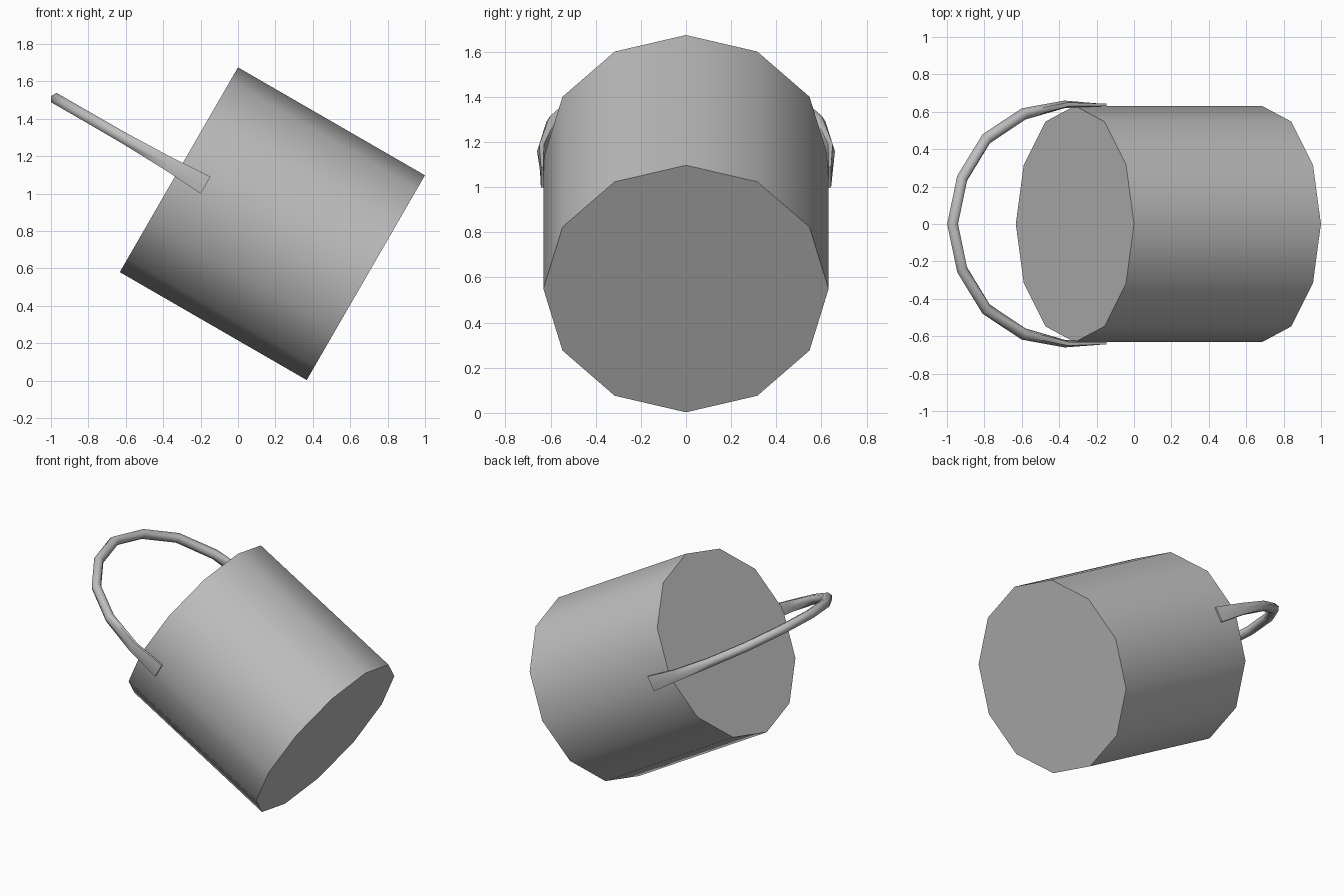
import bpy, bmesh, math
from mathutils import Matrix, Vector

if "Cube" in bpy.data.objects:
    bpy.data.objects.remove(bpy.data.objects["Cube"])

metal = bpy.data.materials.new("grey_metal")
metal.diffuse_color = (0.52, 0.52, 0.52, 1)
metal.use_nodes = True
metal.node_tree.nodes["Principled BSDF"].inputs["Base Color"].default_value = metal.diffuse_color

# Bucket frame: x across the handle plane, y sideways, z along the tilted axis
R, LENGTH = 0.632, 1.154
TILT = Matrix.Translation((-0.316, 0, 1.127)) @ Matrix.Rotation(math.radians(-60), 4, 'Y')


def finish(bm, name, angle):
    bmesh.ops.recalc_face_normals(bm, faces=bm.faces)
    bm.transform(TILT)
    mesh = bpy.data.meshes.new(name)
    bm.to_mesh(mesh)
    bm.free()
    ob = bpy.data.objects.new(name, mesh)
    bpy.context.collection.objects.link(ob)
    mesh.materials.append(metal)
    bpy.ops.object.select_all(action='DESELECT')
    ob.select_set(True)
    bpy.context.view_layer.objects.active = ob
    bpy.ops.object.shade_smooth_by_angle(angle=math.radians(angle))
    return ob


# Closed twelve-sided body, rim at z = 0
bm = bmesh.new()
bmesh.ops.create_cone(bm, cap_ends=True, segments=12, radius1=R, radius2=R, depth=LENGTH,
                      matrix=Matrix.Translation((0, 0, -LENGTH / 2)))
finish(bm, "bucket_body", 40)

# Bail handle: half path as (side, height, half width, half thickness), mirrored
half = [(0.637, -0.165, 0.052, 0.006), (0.640, 0.062, 0.038, 0.020),
        (0.588, 0.318, 0.030, 0.032), (0.455, 0.548, 0.029, 0.033),
        (0.245, 0.696, 0.029, 0.033), (0.0, 0.755, 0.029, 0.0335)]
path = half + [(-y, z, w, t) for y, z, w, t in reversed(half[:-1])]

bm = bmesh.new()
rings = []
for i, (y, z, w, t) in enumerate(path):
    a, b = path[max(i - 1, 0)], path[min(i + 1, len(path) - 1)]
    along = Vector((0, b[0] - a[0], b[1] - a[1])).normalized()
    if i in (0, len(path) - 1):
        along = Vector((0, 0, 1 if i == 0 else -1))
    out = Vector((0, along.z, -along.y))
    ring = []
    for k in range(6):
        c, s = math.cos(k * math.pi / 3), math.sin(k * math.pi / 3)
        if i in (0, len(path) - 1):     # flattened, rectangular lug
            c = max(-1, min(1, c * 2))
            s = (1 if s > 0.1 else -1 if s < -0.1 else 0) * 0.866
        p = Vector((0, y, z)) + out * c * t + Vector((s / 0.866 * w, 0, 0))
        ring.append(bm.verts.new(p))
    rings.append(ring)
for r0, r1 in zip(rings, rings[1:]):
    for k in range(6):
        bm.faces.new((r0[k], r0[(k + 1) % 6], r1[(k + 1) % 6], r1[k]))
bm.faces.new(rings[0])
bm.faces.new(rings[-1])
finish(bm, "handle", 65)
